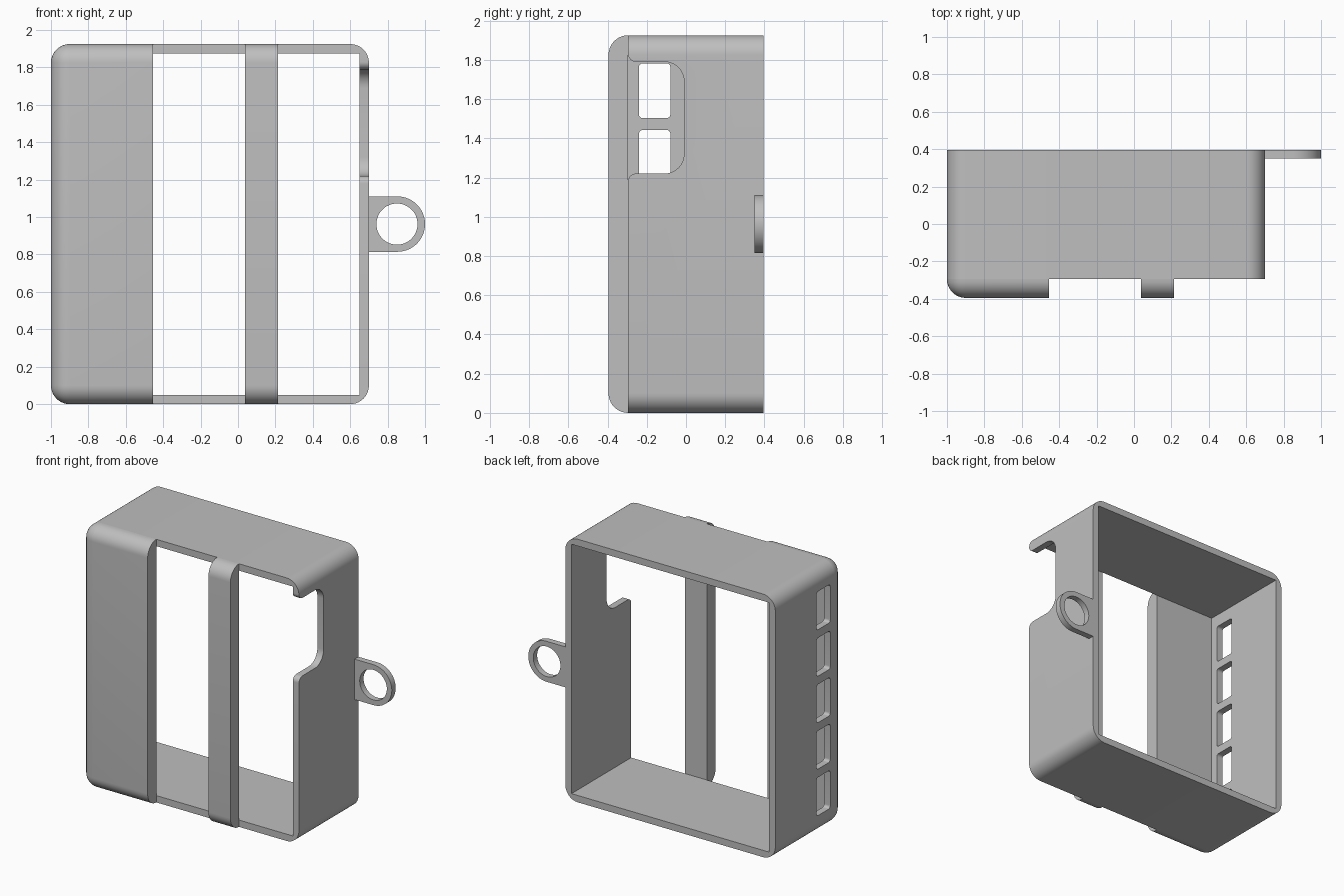
import bpy, bmesh, math
from mathutils import Vector

if "Cube" in bpy.data.objects:
    bpy.data.objects.remove(bpy.data.objects["Cube"], do_unlink=True)

# Overall sizes
LEFT, RIGHT = -1.0, 0.70
FRONT, RIM, BACK = -0.395, -0.295, 0.395
TOP, WALL, RADIUS = 1.925, 0.05, 0.10
MID = TOP / 2

grey = bpy.data.materials.new("grey plastic")
grey.use_nodes = True
grey.diffuse_color = (0.52, 0.52, 0.52, 1)
grey.node_tree.nodes["Principled BSDF"].inputs["Base Color"].default_value = (0.52, 0.52, 0.52, 1)


def finish(name, bm):
    bmesh.ops.recalc_face_normals(bm, faces=bm.faces)
    mesh = bpy.data.meshes.new(name)
    bm.to_mesh(mesh)
    bm.free()
    mesh.materials.append(grey)
    obj = bpy.data.objects.new(name, mesh)
    bpy.context.collection.objects.link(obj)
    return obj


def arc(cu, cv, r, start, end, steps=10):
    angles = [math.radians(start + (end - start) * i / steps) for i in range(steps + 1)]
    return [(cu + r * math.cos(a), cv + r * math.sin(a)) for a in angles]


def rounded_rect(u0, u1, v0, v1, r):
    return (arc(u1 - r, v1 - r, r, 0, 90) + arc(u0 + r, v1 - r, r, 90, 180)
            + arc(u0 + r, v0 + r, r, 180, 270) + arc(u1 - r, v0 + r, r, 270, 360))


def prism(name, outline, axis, lo, hi):
    """Extrude an (x, z) outline along y, or a (y, z) outline along x."""
    bm = bmesh.new()
    place = (lambda u, v: (lo, u, v)) if axis == "x" else (lambda u, v: (u, lo, v))
    face = bm.faces.new([bm.verts.new(place(u, v)) for u, v in outline])
    moved = bmesh.ops.extrude_face_region(bm, geom=[face])["geom"]
    step = Vector((hi - lo, 0, 0)) if axis == "x" else Vector((0, hi - lo, 0))
    bmesh.ops.translate(bm, vec=step, verts=[g for g in moved if isinstance(g, bmesh.types.BMVert)])
    return finish(name, bm)


def cut(target, cutter):
    cutter.hide_render = True
    mod = target.modifiers.new("cut", "BOOLEAN")
    mod.operation, mod.solver, mod.object = "DIFFERENCE", "EXACT", cutter
    bpy.context.view_layer.objects.active = target
    bpy.ops.object.modifier_apply(modifier=mod.name)
    bpy.data.objects.remove(cutter, do_unlink=True)


def front_strip(name, x0, x1):
    """Slice of a fully rounded box, keeping only its front layer."""
    bm = bmesh.new()
    bmesh.ops.create_cube(bm, size=1)
    for v in bm.verts:
        v.co = (RIGHT if v.co.x > 0 else LEFT, BACK if v.co.y > 0 else FRONT, TOP if v.co.z > 0 else 0)
    edges = [e for e in bm.edges if not all(v.co.y > 0 for v in e.verts)]
    bmesh.ops.bevel(bm, geom=edges, offset=RADIUS, segments=10, profile=0.5, affect="EDGES")
    for point, normal in (((0, RIM, 0), (0, 1, 0)), ((x0, 0, 0), (-1, 0, 0)), ((x1, 0, 0), (1, 0, 0))):
        bmesh.ops.bisect_plane(bm, geom=bm.verts[:] + bm.edges[:] + bm.faces[:], dist=1e-5,
                               plane_co=point, plane_no=normal, clear_outer=True)
        bmesh.ops.holes_fill(bm, edges=[e for e in bm.edges if e.is_boundary], sides=0)
    return finish(name, bm)


# Surrounding frame with rounded outer corners and a square inside
frame = prism("frame", rounded_rect(LEFT, RIGHT, 0, TOP, RADIUS), "y", RIM, BACK)
x0, x1, z0, z1 = LEFT + WALL, RIGHT - WALL, WALL, TOP - WALL
cut(frame, prism("cavity_cutter", [(x0, z0), (x1, z0), (x1, z1), (x0, z1)], "y", -1, 1))

# Row of five windows through one side wall
for i in range(-2, 3):
    z = MID + i * 0.34
    cut(frame, prism("window_cutter", rounded_rect(-0.24, -0.08, z - 0.14, z + 0.14, 0.02),
                     "x", LEFT - 0.1, LEFT + 0.15))

# Notch with flared mouth in the opposite wall
notch = ([(-0.4, 1.83)] + arc(-0.255, 1.83, 0.04, 180, 270) + arc(-0.11, 1.69, 0.1, 90, 0)
         + arc(-0.11, 1.32, 0.1, 0, -90) + arc(-0.255, 1.18, 0.04, 90, 180) + [(-0.4, 1.18)])
cut(frame, prism("notch_cutter", notch, "x", 0.55, 0.8))

# Front panel and narrow strap
panel = front_strip("front_panel", LEFT - 0.1, -0.455)
strap = front_strip("front_strap", 0.037, 0.215)

# Hanging loop on the side
loop = prism("hanging_loop", [(RIGHT, MID - 0.148)] + arc(0.852, MID, 0.148, -90, 90, 40)
             + [(RIGHT, MID + 0.148)], "y", 0.35, BACK)
cut(loop, prism("loop_cutter", arc(0.85, MID, 0.11, 0, 352.5, 47), "y", 0.2, 0.6))

# Smooth rounded surfaces, keep crisp edges
bpy.ops.object.select_all(action="DESELECT")
for obj in (frame, panel, strap, loop):
    obj.select_set(True)
bpy.context.view_layer.objects.active = frame
bpy.ops.object.shade_smooth_by_angle(angle=math.radians(30))
